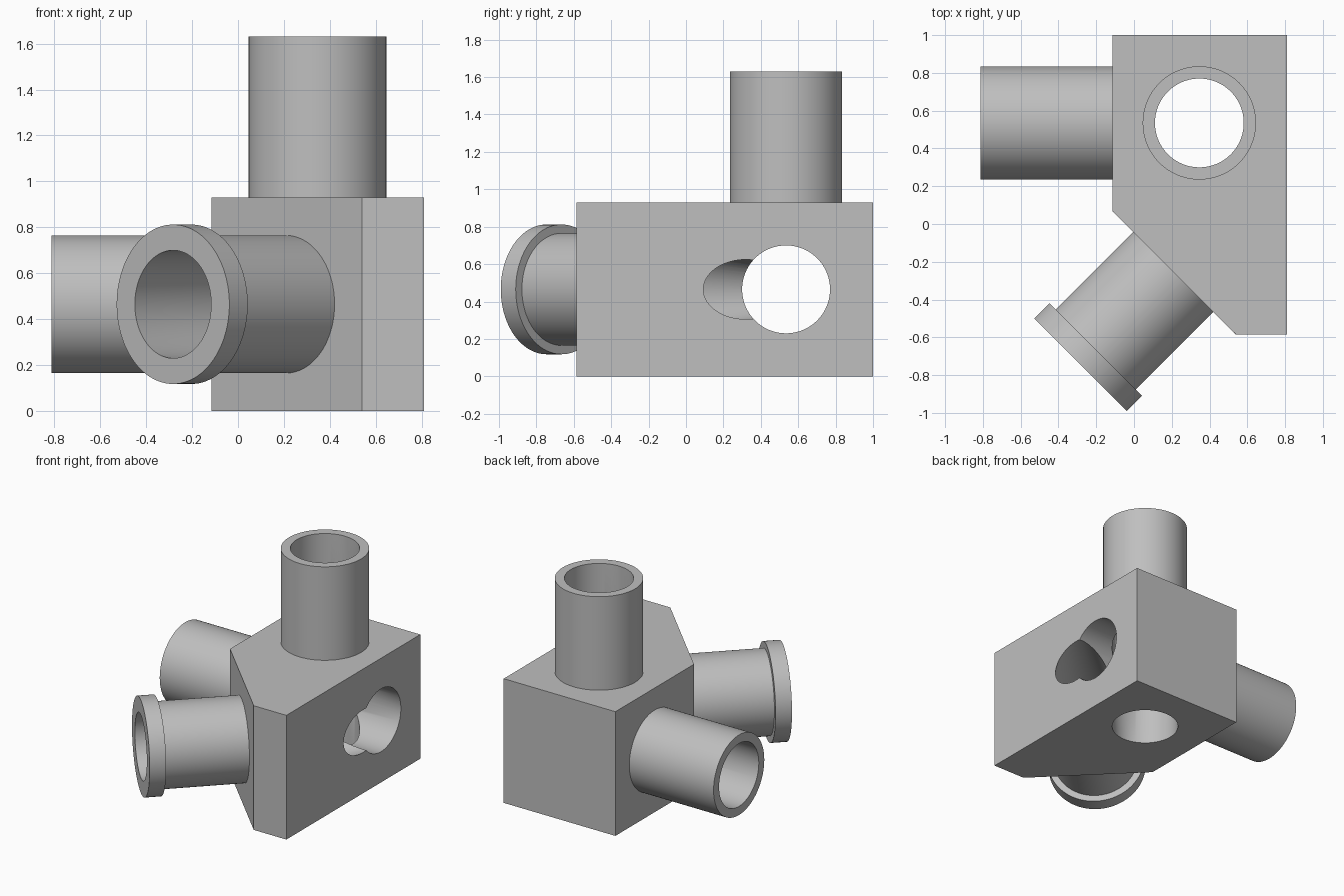
import bpy
import bmesh
import math
from mathutils import Vector

cube = bpy.data.objects.get("Cube")
if cube:
    bpy.data.objects.remove(cube, do_unlink=True)

R_PIPE, R_BORE, R_FLANGE = 0.30, 0.235, 0.347
HEIGHT = 0.93
MID = HEIGHT / 2
HUB = Vector((0.346, 0.535, MID))        # crossing of the two straight pipes
MOUTH = Vector((-0.283, -0.745, MID))    # open end of the angled pipe
X, Z = Vector((1, 0, 0)), Vector((0, 0, 1))
DIAGONAL = Vector((1, 1, 0)).normalized()


def new_object(name, bm):
    bmesh.ops.recalc_face_normals(bm, faces=bm.faces)
    mesh = bpy.data.meshes.new(name)
    bm.to_mesh(mesh)
    bm.free()
    obj = bpy.data.objects.new(name, mesh)
    bpy.context.collection.objects.link(obj)
    return obj


def turned(name, origin, axis, rings, sides=96):
    """Solid of revolution from (distance along axis, radius) rings."""
    bm = bmesh.new()
    turn = Z.rotation_difference(axis)
    loops = []
    for dist, radius in rings:
        loop = []
        for i in range(sides):
            a = math.tau * i / sides
            p = Vector((radius * math.cos(a), radius * math.sin(a), dist))
            loop.append(bm.verts.new(origin + turn @ p))
        loops.append(loop)
    for low, high in zip(loops, loops[1:]):
        for i in range(sides):
            j = (i + 1) % sides
            bm.faces.new((low[i], low[j], high[j], high[i]))
    bm.faces.new(loops[0])
    bm.faces.new(loops[-1])
    return new_object(name, bm)


def combine(target, tool, operation):
    tool.hide_render = True
    mod = target.modifiers.new(tool.name, 'BOOLEAN')
    mod.operation = operation
    mod.solver = 'EXACT'
    mod.object = tool
    bpy.context.view_layer.objects.active = target
    bpy.ops.object.modifier_apply(modifier=mod.name)
    bpy.data.objects.remove(tool, do_unlink=True)


# Block with one angled corner
outline = [(-0.115, 0.07), (0.54, -0.585), (0.81, -0.585), (0.81, 1.0), (-0.115, 1.0)]
bm = bmesh.new()
base = bm.faces.new([bm.verts.new((x, y, 0)) for x, y in outline])
top = bmesh.ops.extrude_face_region(bm, geom=[base])["geom"]
bmesh.ops.translate(bm, vec=Z * HEIGHT,
                    verts=[v for v in top if isinstance(v, bmesh.types.BMVert)])
body = new_object("pipe_junction_block", bm)

# Outer pipes, the angled one with a flange at its mouth
solids = [
    turned("top_pipe", HUB, Z, [(0, R_PIPE), (1.63 - MID, R_PIPE)]),
    turned("side_pipe", HUB, X, [(-0.813 - HUB.x, R_PIPE), (-0.2, R_PIPE)]),
    turned("angled_pipe", MOUTH, DIAGONAL,
           [(0, R_FLANGE), (0.113, R_FLANGE), (0.113, R_PIPE), (0.9, R_PIPE)]),
]
for solid in solids:
    combine(body, solid, 'UNION')

# Bores right through the block; the angled one narrows inside
bores = [
    turned("top_bore", HUB, Z, [(-1, R_BORE), (2, R_BORE)]),
    turned("side_bore", HUB, X, [(-2, R_BORE), (1, R_BORE)]),
    turned("angled_bore", MOUTH, DIAGONAL,
           [(-0.1, R_BORE), (0.92, R_BORE), (1.8, 0.127)]),
]
for bore in bores:
    combine(body, bore, 'DIFFERENCE')

# Smooth round walls, crisp edges
body.data.shade_smooth()
body.data.set_sharp_from_angle(angle=math.radians(30))

# Single grey finish
color = (0.52, 0.52, 0.52, 1)
grey = bpy.data.materials.new("plain_grey")
grey.use_nodes = True
grey.diffuse_color = color
grey.node_tree.nodes["Principled BSDF"].inputs["Base Color"].default_value = color
body.data.materials.clear()
body.data.materials.append(grey)
for poly in body.data.polygons:
    poly.material_index = 0
